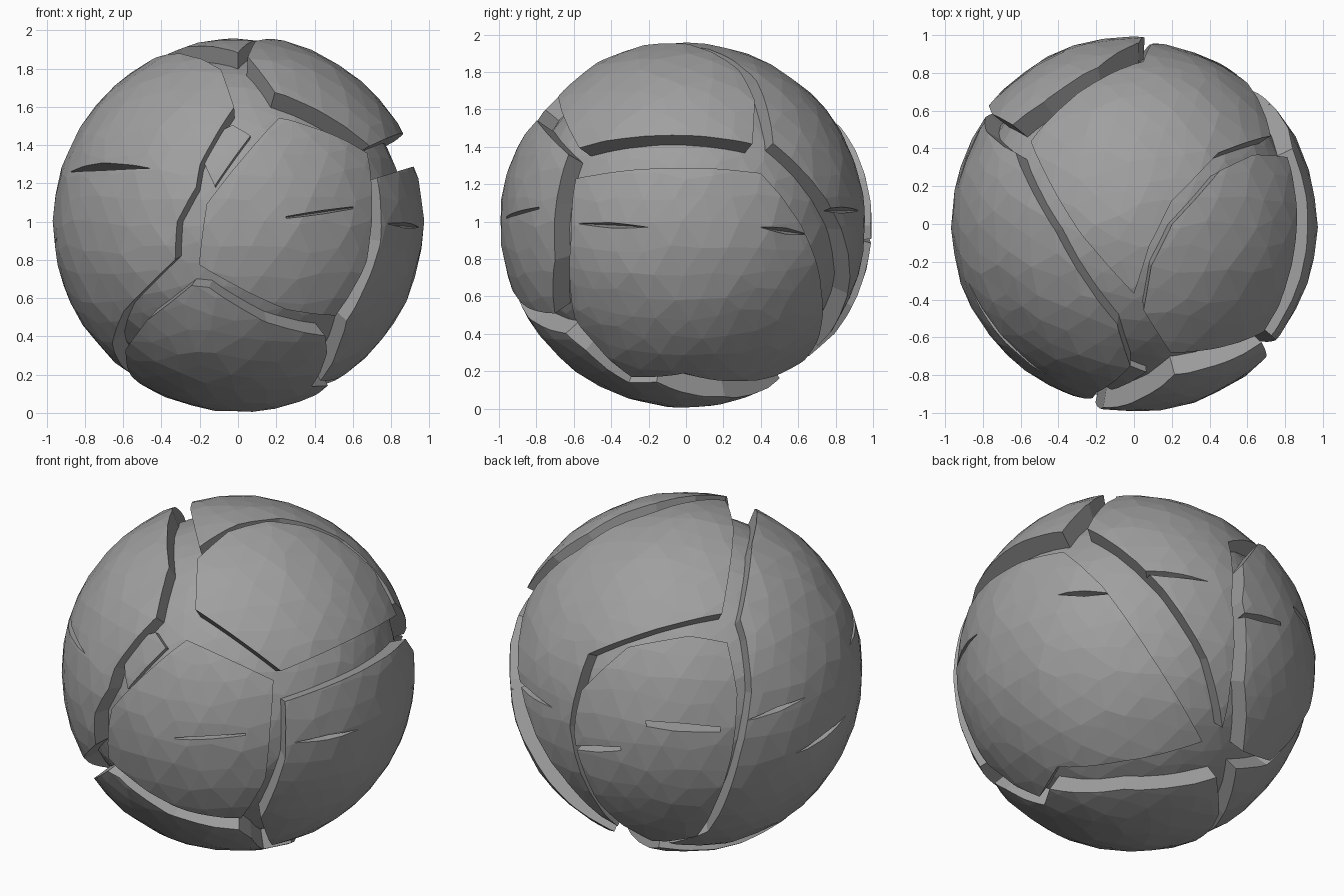
import bpy, bmesh, random
from math import radians, sin, cos
from mathutils import Vector

if "Cube" in bpy.data.objects:
    bpy.data.objects.remove(bpy.data.objects["Cube"])

random.seed(4)
MID = 0.99  # height of the ball centre
F, R, T, BL, BR = (0, 0), (90, 0), (0, 90), (215, 25), (145, -25)

stone = bpy.data.materials.new("stone")
stone.diffuse_color = (0.35, 0.35, 0.35, 1)
stone.use_nodes = True
stone.node_tree.nodes["Principled BSDF"].inputs["Base Color"].default_value = stone.diffuse_color


def on(view, u, v):
    """Direction of a surface point seen at (u, v) from a view (azimuth, elevation)."""
    a, e = radians(view[0]), radians(view[1])
    right = Vector((cos(a), sin(a), 0))
    toward = Vector((sin(a) * cos(e), -cos(a) * cos(e), sin(e)))
    if view in (F, R):
        v -= MID
    depth = max(0.0, 0.97 ** 2 - u * u - v * v) ** 0.5
    return (right * u + toward.cross(right) * v + toward * depth).normalized()


def add_object(name, bm):
    me = bpy.data.meshes.new(name)
    bm.to_mesh(me)
    bm.free()
    me.materials.append(stone)
    ob = bpy.data.objects.new(name, me)
    bpy.context.collection.objects.link(ob)
    return ob


def ball(name, r, jitter=0.004):
    bm = bmesh.new()
    bmesh.ops.create_icosphere(bm, subdivisions=4, radius=r)
    for v in bm.verts:
        side = Vector([random.uniform(-1, 1) for _ in range(3)]) * 0.025
        v.co = (v.co + side).normalized() * r * (1 + random.uniform(-jitter, jitter))
    return add_object(name, bm)


def boolean(ob, cutter, op):
    mod = ob.modifiers.new("cut", 'BOOLEAN')
    mod.object, mod.operation, mod.solver = cutter, op, 'EXACT'
    dg = bpy.context.evaluated_depsgraph_get()
    dg.update()
    me = bpy.data.meshes.new_from_object(ob.evaluated_get(dg))
    ob.modifiers.clear()
    ob.data = me
    bpy.data.objects.remove(cutter)


def cone(points, hub=None):
    """Radial frustum whose sides pass through an outline on the ball."""
    hub = Vector(hub or sum(points, Vector())).normalized()
    n = len(points)
    if sum(points[i - 1].cross(points[i]).dot(hub) for i in range(n)) < 0:
        points = points[::-1]
    bm = bmesh.new()
    inner = [bm.verts.new(p * 0.8) for p in points]
    outer = [bm.verts.new(p * 6) for p in points]
    low, top = bm.verts.new(hub * 0.8), bm.verts.new(hub * 6)
    for i in range(n):
        j = (i + 1) % n
        bm.faces.new((inner[i], inner[j], outer[j]))
        bm.faces.new((inner[i], outer[j], outer[i]))
        bm.faces.new((outer[i], outer[j], top))
        bm.faces.new((inner[j], inner[i], low))
    return add_object("plate_cutter", bm)


def crack(view, u1, v1, u2, v2, width):
    """Sliver-shaped wedge between two surface points."""
    a, b = on(view, u1, v1), on(view, u2, v2)
    m = (a + b).normalized()
    n = a.cross(b).normalized() * width
    bm = bmesh.new()
    for p in (a * 0.965, b * 0.965, m * 1.1 + n * 1.6, m * 1.1 - n * 1.6, m * 0.89):
        bm.verts.new(p)
    bmesh.ops.convex_hull(bm, input=bm.verts)
    bmesh.ops.recalc_face_normals(bm, faces=bm.faces)
    return add_object("crack_cutter", bm)


def plate(name, r, outline, cracks=(), hub=None):
    ob = ball(name, r)
    boolean(ob, cone([on(*p) for p in outline], hub), 'INTERSECT')
    for c in cracks:
        boolean(ob, crack(*c), 'DIFFERENCE')
    ob.location.z = MID


# Inner ball forming the groove floors
ball("core", 0.875).location.z = MID

# Front plate
plate("front_plate", 0.995,
      [(F, .21, 1.53), (F, .66, 1.35), (F, .685, 1.1), (F, .66, .8), (F, .5, .52),
       (F, .25, .55), (F, -.2, .78), (F, -.16, 1.09)],
      [(F, .17, 1.01, .65, 1.08, .012)])

# Right plate
plate("right_plate", 0.97,
      [(F, .73, 1.23), (R, .4, 1.26), (R, .62, .98), (BR, .33, -.44), (BR, -.08, -.56),
       (BR, -.45, -.6), (F, .43, .17), (F, .57, .48), (F, .745, .9)],
      [(R, -.58, .99, -.2, .97, .025), (R, .40, .97, .66, .93, .03)])

# Upper right plate
plate("upper_right_plate", 0.985,
      [(T, .05, -.45), (T, .19, -.67), (F, .68, 1.39), (R, .35, 1.41),
       (T, .62, .36), (T, .45, .28), (T, .2, 0), (T, .09, -.22)])

# Top plate, running down the back to a point
plate("top_plate", 0.965,
      [(T, 0, -.37), (T, .08, -.12), (T, .2, .12), (T, .45, .38), (T, .73, .47),
       (BR, .08, .38), (BR, .33, .01), (BR, .44, -.36), (BR, .475, -.1), (BR, .465, .36),
       (T, .05, .87), (T, -.55, .44), (T, -.3, -.03)],
      [(R, .68, 1.06, .94, 1.06, .03)], hub=(.35, .72, .6))

# Back left plate
plate("back_plate", 0.995,
      [(BL, .22, .155), (BL, .275, -.12), (BL, .245, -.45), (BL, .06, -.88),
       (BR, .55, -.46), (BR, .53, -.1), (BR, .51, .34), (BL, -.56, -.1),
       (BL, -.31, .13), (BL, .02, .19)],
      [(BL, -.31, -.26, .27, -.31, .03), (BL, -.64, -.4, -.3, -.41, .025)])

# Large left plate
plate("left_plate", 0.968,
      [(T, -.63, .38), (T, -.42, -.03), (T, -.09, -.53), (F, -.02, 1.6), (F, -.2, 1.3),
       (F, -.22, 1.18), (F, -.32, 1.0), (F, -.33, .8), (F, -.6, .53), (F, -.66, .36),
       (BR, .5, -.79), (BR, .535, -.56), (BL, .12, -.88), (BL, .3, -.45),
       (BL, .36, -.12), (BL, .33, .18)],
      [(F, -.88, 1.26, -.46, 1.28, .035), (BL, .33, -.27, .66, -.14, .025),
       (BL, .6, -.45, .88, -.24, .03)])

# Bottom plate
plate("bottom_plate", 0.985,
      [(F, -.24, .67), (F, -.15, .66), (F, .15, .48), (F, .45, .41), (F, .46, .32),
       (F, .38, .15), (BR, -.47, -.7), (BR, -.08, -.7), (BR, .42, -.61),
       (BR, .46, -.78), (F, -.57, .24), (F, -.58, .34), (F, -.47, .49)])

# Shallow chip lying in the front junction
plate("front_chip", 0.91,
      [(F, -.2, 1.35), (F, -.17, 1.47), (F, -.03, 1.54), (F, .07, 1.48), (F, -.13, 1.2)])
